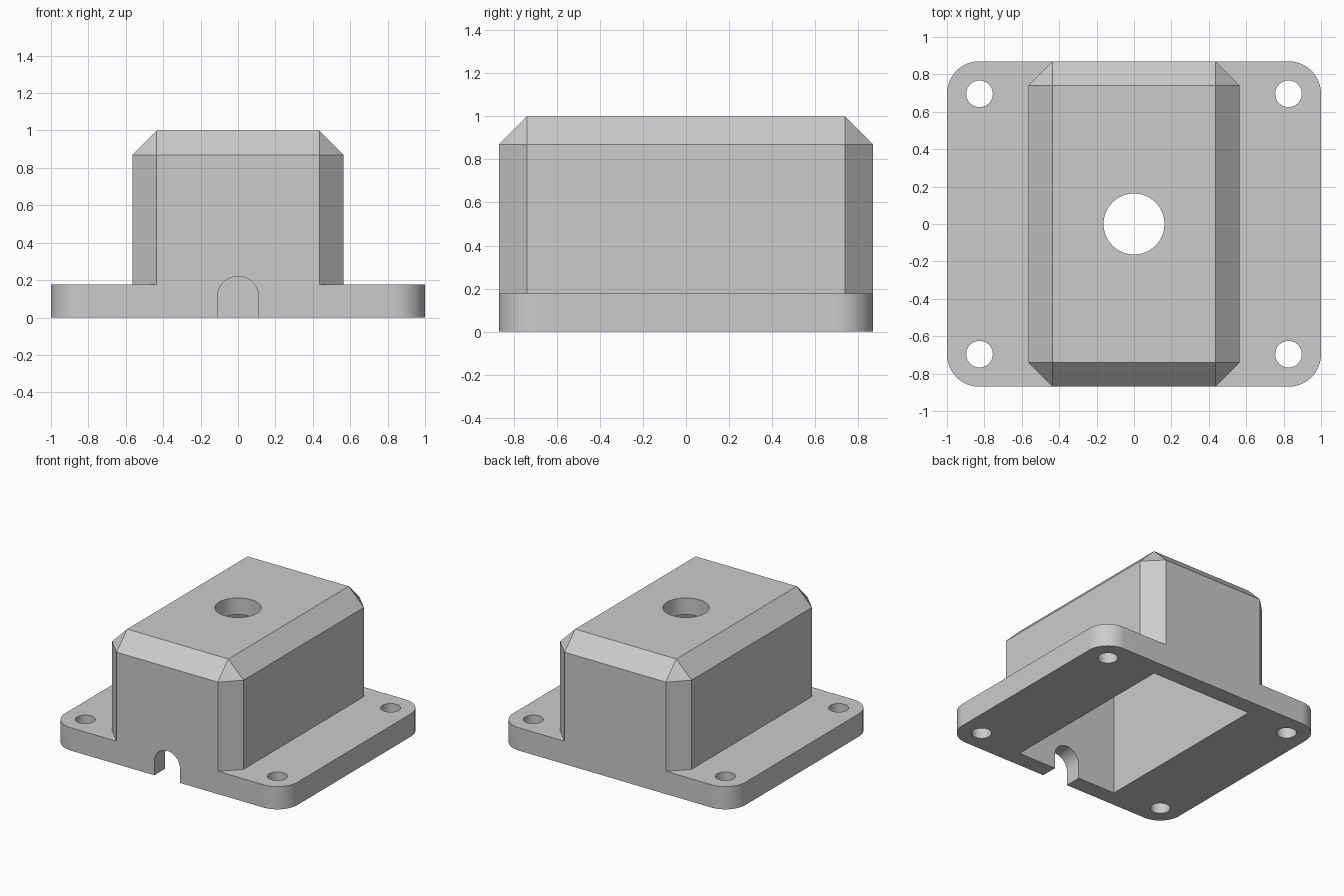
import bpy, bmesh, math
from mathutils import Matrix

if "Cube" in bpy.data.objects:
    bpy.data.objects.remove(bpy.data.objects["Cube"])

HALF_X, HALF_Y = 1.0, 0.87          # flange footprint
FLANGE_H, CORNER_R = 0.177, 0.174
BOX_X, WALL = 0.565, 0.13           # housing half width, wall and chamfer size

grey = bpy.data.materials.new("light grey")
grey.use_nodes = True
grey.diffuse_color = (0.6, 0.6, 0.6, 1)
grey.node_tree.nodes["Principled BSDF"].inputs["Base Color"].default_value = (0.6, 0.6, 0.6, 1)


def finish(bm, name):
    bmesh.ops.recalc_face_normals(bm, faces=bm.faces)
    mesh = bpy.data.meshes.new(name)
    bm.to_mesh(mesh)
    bm.free()
    mesh.materials.append(grey)
    obj = bpy.data.objects.new(name, mesh)
    bpy.context.collection.objects.link(obj)
    return obj


def block(name, hx, hy, z0, z1, edge_rule=None, offset=0, segments=1):
    """Box with the edges chosen by edge_rule bevelled."""
    bm = bmesh.new()
    bmesh.ops.create_cube(bm, size=2)
    for v in bm.verts:
        v.co = (v.co.x * hx, v.co.y * hy, z1 if v.co.z > 0 else z0)
    if edge_rule:
        edges = [e for e in bm.edges if edge_rule(*(v.co.z for v in e.verts))]
        bmesh.ops.bevel(bm, geom=edges, offset=offset, segments=segments,
                        profile=0.5, affect='EDGES')
    return finish(bm, name)


def drill(name, x, y, radius, z0, z1):
    bm = bmesh.new()
    bmesh.ops.create_cone(bm, cap_ends=True, segments=64, radius1=radius, radius2=radius,
                          depth=z1 - z0, matrix=Matrix.Translation((x, y, (z0 + z1) / 2)))
    return finish(bm, name)


def arch(name, radius, spring, y0, y1):
    """Round-topped slot running along y."""
    bm = bmesh.new()
    outline = [(radius, -0.1)]
    outline += [(radius * math.cos(a), spring + radius * math.sin(a))
                for a in (math.pi * i / 32 for i in range(33))]
    outline.append((-radius, -0.1))
    face = bm.faces.new([bm.verts.new((x, y0, z)) for x, z in outline])
    new = bmesh.ops.extrude_face_region(bm, geom=[face])["geom"]
    bmesh.ops.translate(bm, vec=(0, y1 - y0, 0),
                        verts=[g for g in new if isinstance(g, bmesh.types.BMVert)])
    return finish(bm, name)


def combine(target, tool, operation):
    mod = target.modifiers.new(tool.name, 'BOOLEAN')
    mod.operation, mod.solver, mod.object = operation, 'EXACT', tool
    bpy.ops.object.modifier_apply(modifier=mod.name)
    bpy.data.objects.remove(tool)


# Flange with rounded corners, and chamfered housing standing on it
body = block("housing_body", HALF_X, HALF_Y, 0, FLANGE_H,
             lambda a, b: abs(a - b) > 0.01, CORNER_R, 16)
bpy.context.view_layer.objects.active = body
body.select_set(True)
combine(body, block("housing", BOX_X, HALF_Y, 0, 1, lambda a, b: a + b > 0.5, WALL), 'UNION')

# Hollow inside, open at the bottom
combine(body, block("cavity", BOX_X - WALL, HALF_Y - WALL, -0.1, 1 - WALL), 'DIFFERENCE')

# Top opening, cable notch in the front wall and screw holes
combine(body, drill("top_hole", 0, 0, 0.163, 0.8, 1.1), 'DIFFERENCE')
combine(body, arch("cable_notch", 0.11, 0.11, -1, -0.6), 'DIFFERENCE')
for sx in (-1, 1):
    for sy in (-1, 1):
        combine(body, drill("screw_hole", sx * 0.826, sy * 0.696, 0.071, -0.1, 0.4), 'DIFFERENCE')

# Smooth round surfaces, flat planes
bpy.ops.object.shade_smooth_by_angle(angle=math.radians(30))
weighted = body.modifiers.new("weighted_normals", 'WEIGHTED_NORMAL')
weighted.keep_sharp = True
